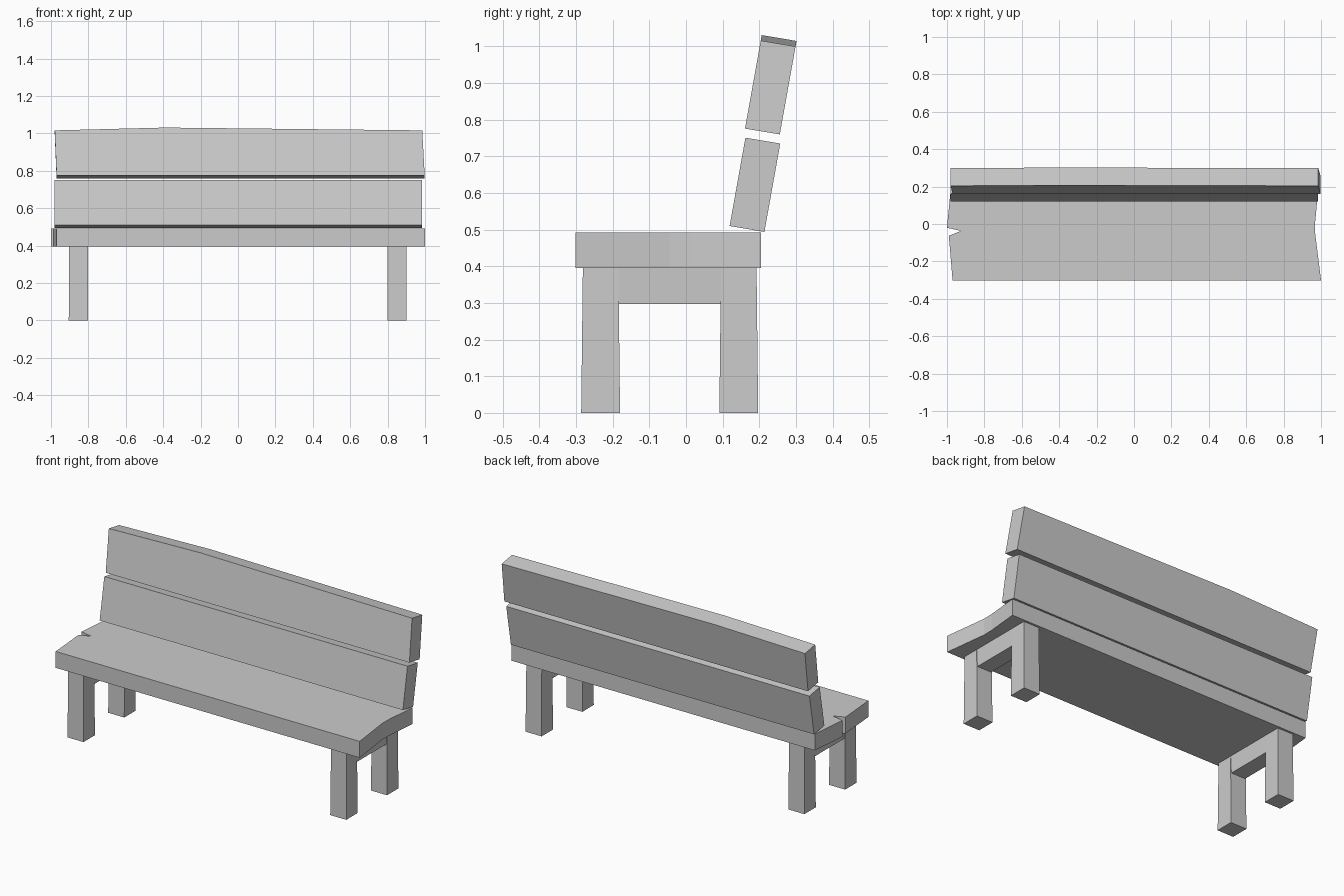
import bpy, bmesh

if "Cube" in bpy.data.objects:
    bpy.data.objects.remove(bpy.data.objects["Cube"])


def loft(name, ring_a, ring_b):
    """Closed solid between two matching rings of points."""
    bm = bmesh.new()
    a = [bm.verts.new(p) for p in ring_a]
    b = [bm.verts.new(p) for p in ring_b]
    bm.faces.new(a)
    bm.faces.new(b)
    n = len(a)
    for i in range(n):
        j = (i + 1) % n
        bm.faces.new((a[i], a[j], b[j], b[i]))
    bmesh.ops.recalc_face_normals(bm, faces=bm.faces)
    mesh = bpy.data.meshes.new(name)
    bm.to_mesh(mesh)
    bm.free()
    obj = bpy.data.objects.new(name, mesh)
    bpy.context.collection.objects.link(obj)
    return obj


def rect(x, y, hx, hy, z):
    return [(x - hx, y - hy, z), (x + hx, y - hy, z),
            (x + hx, y + hy, z), (x - hx, y + hy, z)]


# Seat plank: worn right end, split in the left end
seat_outline = [(-0.97, -0.302), (1.0, -0.302), (0.968, -0.045), (0.969, 0.015),
                (0.987, 0.205), (-0.978, 0.205), (-1.0, -0.02),
                (-0.925, -0.037), (-0.99, -0.063)]
loft("seat", [(x, y, 0.396) for x, y in seat_outline],
     [(x, y, 0.492) for x, y in seat_outline])


# Leaning back boards: outline in (x, front-face z), sheared back in y
def back_board(name, outline, y0, z0):
    front = [(x, y0 + (z - z0) * 0.179, z) for x, z in outline]
    back = [(x, y + 0.095, z - 0.016) for x, y, z in front]
    loft(name, front, back)


back_board("lower_back_board",
           [(-0.98, 0.51), (0.985, 0.51), (0.985, 0.751), (-0.98, 0.751)],
           0.119, 0.51)
back_board("upper_back_board",
           [(-0.97, 0.776), (0.998, 0.776), (0.985, 1.016),
            (-0.39, 1.031), (-0.98, 1.016)],
           0.161, 0.776)

# Legs, slightly wider at the foot, and a rail joining each pair
for side, x in (("left", -0.853), ("right", 0.85)):
    for end, y in (("front", -0.233), ("back", 0.144)):
        loft(f"{side}_{end}_leg", rect(x, y, 0.052, 0.053, 0.0),
             rect(x, y, 0.05, 0.0485, 0.396))
    loft(f"{side}_rail", rect(x, -0.044, 0.046, 0.142, 0.297),
         rect(x, -0.044, 0.05, 0.142, 0.396))
